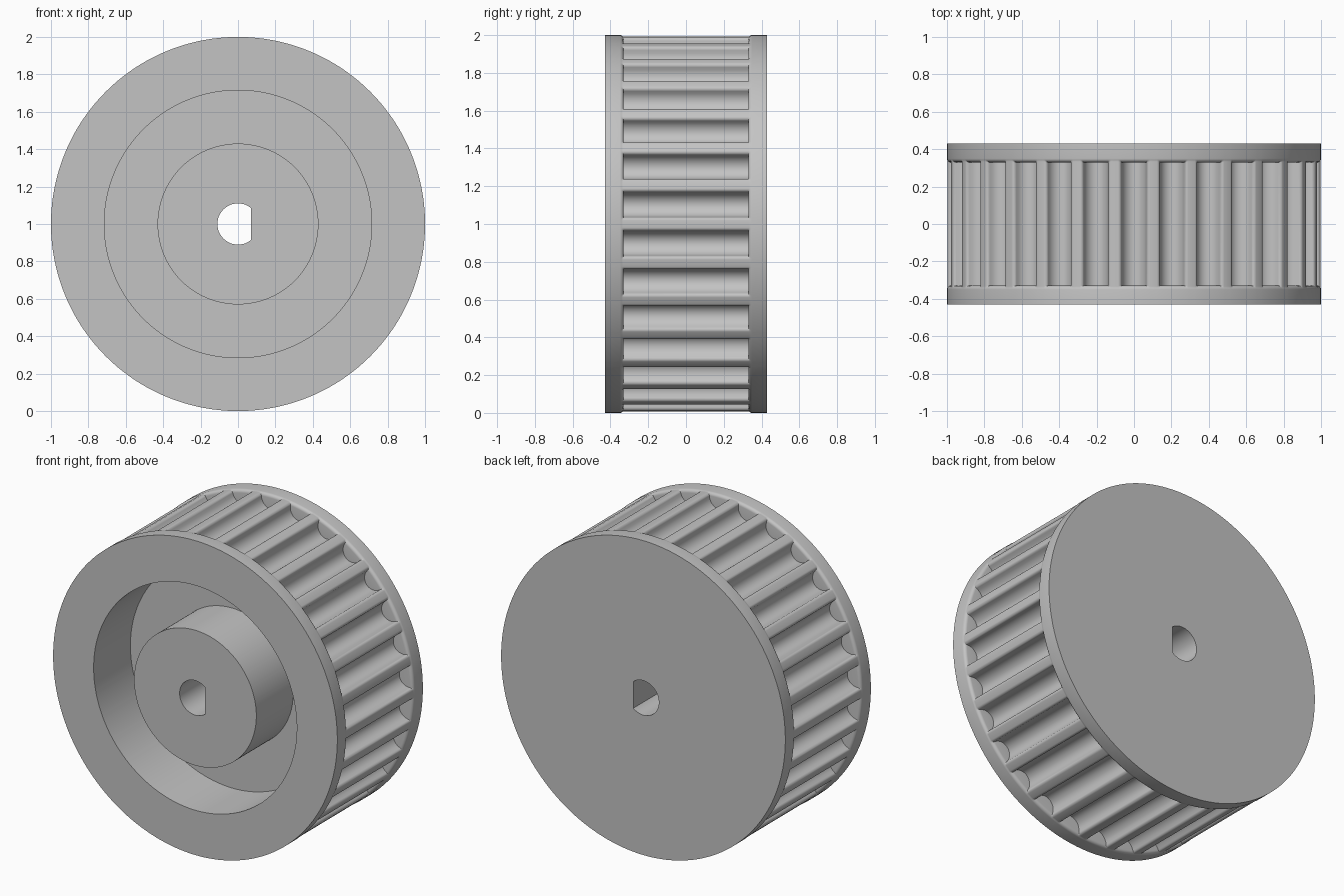
import bpy, bmesh, math

if "Cube" in bpy.data.objects:
    bpy.data.objects.remove(bpy.data.objects["Cube"])

TEETH = 30
HALF = 0.43            # half of the overall width
POCKET = 0.33          # half length of each groove
W, F, D = 0.068, 0.018, 0.088   # groove half width, edge rounding, depth
HUB_R, RECESS_R, FLOOR_Y = 0.43, 0.715, -0.06
BORE_R, BORE_FLAT = 0.11, 0.07


def groove_profile():
    """Half-round groove with rounded lips, as (offset, depth) pairs."""
    half = []
    for i in range(6):
        a = math.radians(90 * i / 5)
        half.append((-(W + F - F * math.sin(a)), F - F * math.cos(a)))
    for i in range(1, 8):
        a = math.radians(90 * i / 7)
        half.append((-W * math.cos(a), D - W + W * math.sin(a)))
    return half + [(-u, d) for u, d in reversed(half[:-1])]


# shared angular samples around the axis, one groove at the very top
samples = []
for k in range(TEETH):
    centre = math.pi / 2 + 2 * math.pi * k / TEETH
    samples += [(centre + u, d) for u, d in groove_profile()]


def circle(radius, y):
    return [(radius, a, y) for a, d in samples]


def toothed(floor, y):
    return [(1 - min(d + 0.003, floor), a, y) for a, d in samples]


def bore(y):
    ring = []
    for a, d in samples:
        c = math.cos(a)
        ring.append((min(BORE_R, BORE_FLAT / c) if c > 0.01 else BORE_R, a, y))
    return ring


# rounded groove ends, listed from the flange inward
end = []
for i in range(6):
    a = math.radians(90 * i / 5)
    end.append((0.02 * (1 - math.cos(a)), POCKET + 0.02 * (1 - math.sin(a))))
end.append((1.0, POCKET))

# outer surface, front recess, hub and D-shaped bore as one closed section
rings = [circle(1, -HALF)]
rings += [toothed(f, -y) for f, y in end]
rings += [toothed(f, y) for f, y in reversed(end)]
rings += [circle(1, HALF), bore(HALF), bore(-HALF),
          circle(HUB_R, -HALF), circle(HUB_R, FLOOR_Y),
          circle(RECESS_R, FLOOR_Y), circle(RECESS_R, -HALF)]

bm = bmesh.new()
grid = [[bm.verts.new((r * math.cos(a), y, 1 + r * math.sin(a)))
         for r, a, y in ring] for ring in rings]
n = len(samples)
for i, lower in enumerate(grid):
    upper = grid[(i + 1) % len(grid)]
    for j in range(n):
        k = (j + 1) % n
        bm.faces.new((lower[j], lower[k], upper[k], upper[j]))
bmesh.ops.remove_doubles(bm, verts=bm.verts, dist=1e-5)
bmesh.ops.recalc_face_normals(bm, faces=bm.faces)

mesh = bpy.data.meshes.new("toothed_pulley")
bm.to_mesh(mesh)
bm.free()
pulley = bpy.data.objects.new("toothed_pulley", mesh)
bpy.context.collection.objects.link(pulley)

# plain grey
grey = bpy.data.materials.new("plain_grey")
grey.diffuse_color = (0.55, 0.55, 0.55, 1)
grey.use_nodes = True
grey.node_tree.nodes["Principled BSDF"].inputs["Base Color"].default_value = grey.diffuse_color
mesh.materials.append(grey)

bpy.context.view_layer.objects.active = pulley
pulley.select_set(True)
bpy.ops.object.shade_smooth_by_angle(angle=math.radians(30))
